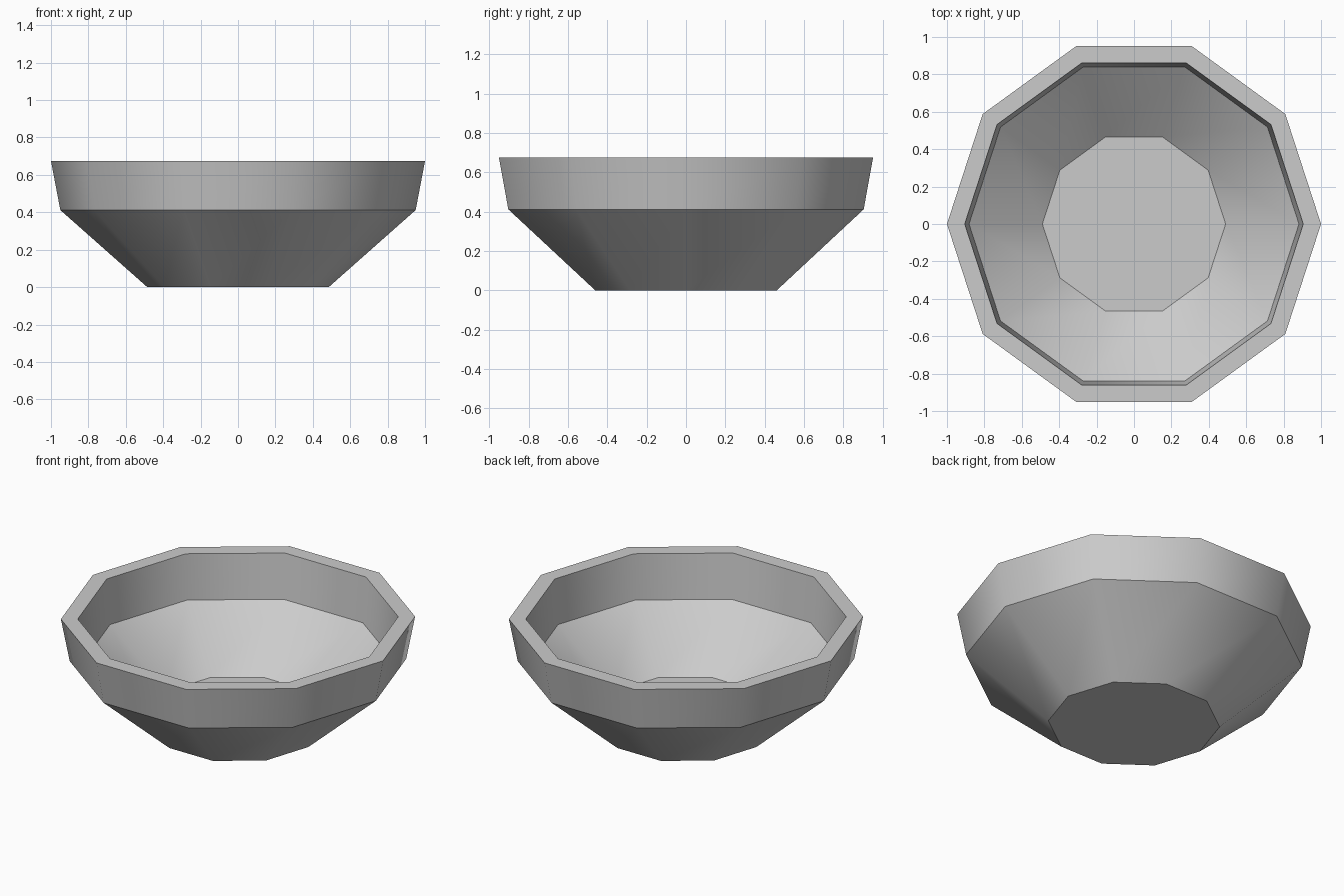
import bpy, bmesh
from math import cos, sin, tau

if "Cube" in bpy.data.objects:
    bpy.data.objects.remove(bpy.data.objects["Cube"])

SIDES = 10
# Wall profile (radius, height): outer foot -> outer rim -> inner rim -> inner floor
PROFILE = [(0.485, 0), (0.95, 0.412), (1.0, 0.675),
           (0.905, 0.675), (0.882, 0.397), (0.49, 0.086)]

bm = bmesh.new()
rings = [[bm.verts.new((r * cos(tau * i / SIDES), r * sin(tau * i / SIDES), z))
          for i in range(SIDES)] for r, z in PROFILE]

# Walls and rim
for a, b in zip(rings, rings[1:]):
    for i in range(SIDES):
        j = (i + 1) % SIDES
        bm.faces.new((a[i], a[j], b[j], b[i]))

# Underside and inner floor
bm.faces.new(rings[0][::-1])
bm.faces.new(rings[-1])
bmesh.ops.recalc_face_normals(bm, faces=bm.faces)

# Smooth around the bowl, crisp at every ring
for f in bm.faces:
    f.smooth = True
for e in bm.edges:
    if abs(e.verts[0].co.z - e.verts[1].co.z) < 1e-5 and \
            abs(e.verts[0].co.xy.length - e.verts[1].co.xy.length) < 1e-5:
        e.smooth = False

mesh = bpy.data.meshes.new("bowl")
bm.to_mesh(mesh)
bm.free()
bowl = bpy.data.objects.new("bowl", mesh)
bpy.context.collection.objects.link(bowl)
